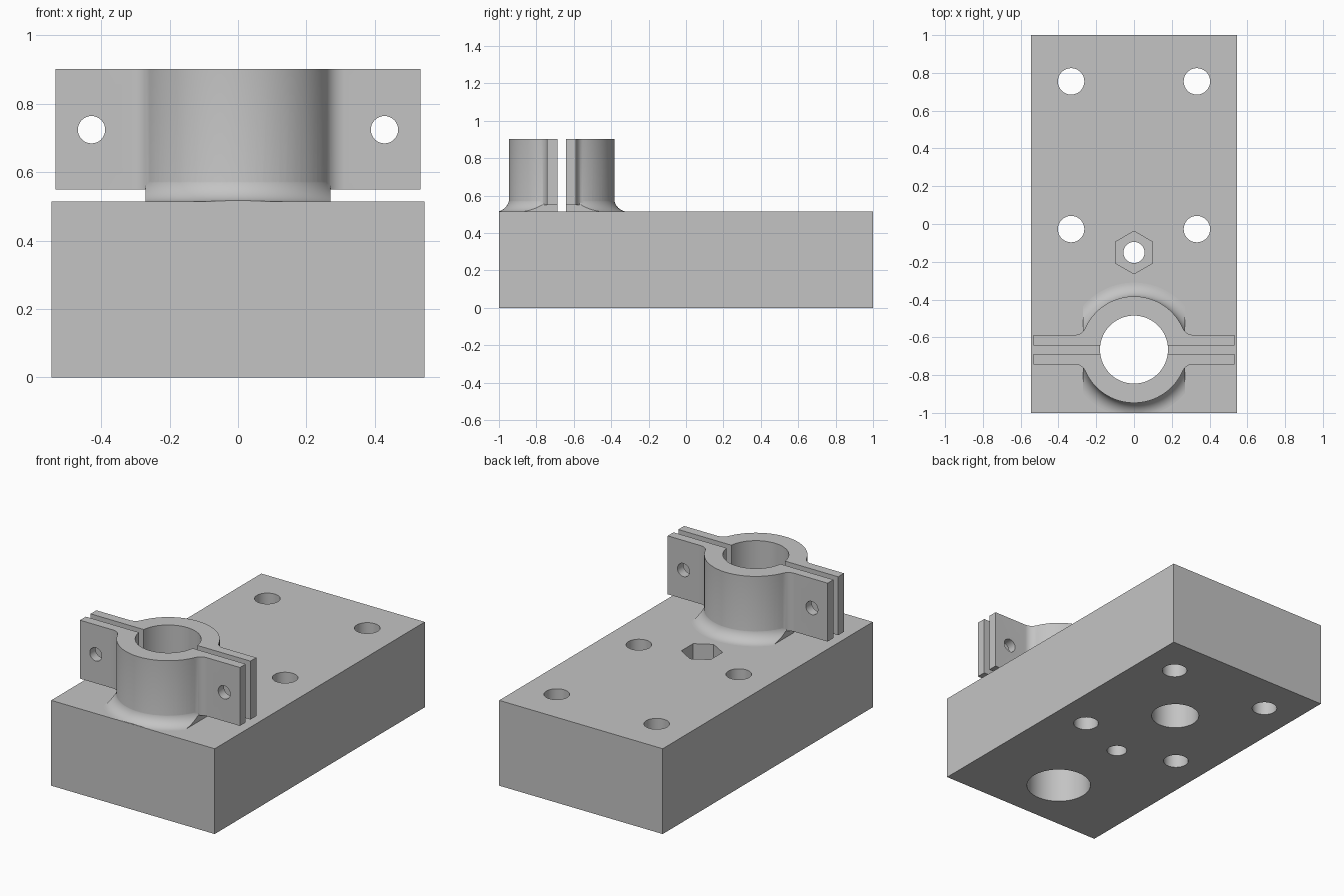
import bpy, bmesh
from math import sin, cos, pi, sqrt, atan2
from mathutils import Matrix, Vector

if "Cube" in bpy.data.objects:
    bpy.data.objects.remove(bpy.data.objects["Cube"])

# Main dimensions
HALF_W, TOP_Z = 0.545, 0.514
CLAMP_Y, RING_R, BORE_R = -0.665, 0.282, 0.18
EAR_X, EAR_Y, EAR_Z, CLAMP_TOP = 0.533, 0.078, 0.55, 0.902
GAP, FOOT_X, FOOT_FILLET, EAR_FILLET = 0.0225, 0.271, 0.075, 0.06

grey = bpy.data.materials.new("plain grey")
grey.use_nodes = True
grey.diffuse_color = (0.55, 0.55, 0.55, 1)
grey.node_tree.nodes["Principled BSDF"].inputs["Base Color"].default_value = grey.diffuse_color


def make_object(name, bm):
    bmesh.ops.recalc_face_normals(bm, faces=bm.faces)
    mesh = bpy.data.meshes.new(name)
    bm.to_mesh(mesh)
    bm.free()
    obj = bpy.data.objects.new(name, mesh)
    bpy.context.scene.collection.objects.link(obj)
    return obj


def arc(cx, cy, r, start, end, n):
    angles = [start + (end - start) * i / n for i in range(n + 1)]
    return [(cx + r * cos(a), cy + r * sin(a)) for a in angles]


def prism(name, points, z0, z1, matrix=Matrix()):
    bm = bmesh.new()
    face = bm.faces.new([bm.verts.new((x, y, z0)) for x, y in points])
    new = bmesh.ops.extrude_face_region(bm, geom=[face], use_keep_orig=True)["geom"]
    moved = [g for g in new if isinstance(g, bmesh.types.BMVert)]
    bmesh.ops.translate(bm, verts=moved, vec=(0, 0, z1 - z0))
    bm.transform(matrix)
    return make_object(name, bm)


def rod(name, x, y, r, z0, z1, sides=48, start=0.0, matrix=Matrix()):
    points = arc(x, y, r, start, start + 2 * pi, sides)[:-1]
    return prism(name, points, z0, z1, matrix)


def box(name, x0, x1, y0, y1, z0, z1):
    return prism(name, [(x0, y0), (x1, y0), (x1, y1), (x0, y1)], z0, z1)


def combine(target, others, operation):
    for other in others:
        mod = target.modifiers.new("boolean", "BOOLEAN")
        mod.operation, mod.solver, mod.object = operation, "EXACT", other
        bpy.context.view_layer.update()
        graph = bpy.context.evaluated_depsgraph_get()
        mesh = bpy.data.meshes.new_from_object(target.evaluated_get(graph))
        target.modifiers.clear()
        target.data = mesh
        bpy.data.objects.remove(other)


def finish(obj):
    obj.data.materials.clear()
    obj.data.materials.append(grey)
    bpy.ops.object.select_all(action="DESELECT")
    obj.select_set(True)
    bpy.context.view_layer.objects.active = obj
    bpy.ops.object.shade_smooth_by_angle(angle=pi / 6)


# Base block with screw holes, nut pocket, blind hole underneath and clamp bore
base = box("base_block", -HALF_W, HALF_W, -1, 1, 0, TOP_Z)
cutters = [rod("screw_hole", x, y, 0.07, -0.1, 1)
           for x in (-0.333, 0.333) for y in (-0.027, 0.755)]
cutters += [
    rod("nut_hole", 0, -0.151, 0.056, -0.1, 1),
    rod("nut_pocket", 0, -0.151, 0.113, 0.26, 1, sides=6, start=pi / 2),
    rod("blind_hole", 0, 0.364, 0.134, -0.1, 0.4),
    rod("base_bore", 0, CLAMP_Y, BORE_R, -0.1, 1, sides=72),
]
combine(base, cutters, "DIFFERENCE")
finish(base)

# Clamp outline: one quarter (ear, concave fillet, ring) mirrored twice
fy = EAR_Y + EAR_FILLET
fx = sqrt((RING_R + EAR_FILLET) ** 2 - fy ** 2)
lean = atan2(fy, fx)
quarter = [(EAR_X, EAR_Y)]
quarter += arc(fx, fy, EAR_FILLET, 1.5 * pi, pi + lean, 10)
quarter += arc(0, 0, RING_R, lean, pi / 2, 18)[1:]
half = quarter + [(-x, y) for x, y in quarter[-2::-1]]
outline = half + [(x, -y) for x, y in half[::-1]]
at_clamp = Matrix.Translation(Vector((0, CLAMP_Y, 0)))
clamp = prism("clamp", outline, EAR_Z, CLAMP_TOP, at_clamp)

# Flared foot, lathed and trimmed at the sides and front
inner = RING_R - 0.002
profile = [(0, 0.5), (inner + FOOT_FILLET, 0.5)]
profile += arc(inner + FOOT_FILLET, TOP_Z + FOOT_FILLET, FOOT_FILLET, 1.5 * pi, pi, 12)
profile += [(0, TOP_Z + FOOT_FILLET)]
bm = bmesh.new()
verts = [bm.verts.new((r, 0, z)) for r, z in profile]
edges = [bm.edges.new(pair) for pair in zip(verts, verts[1:])]
bmesh.ops.spin(bm, geom=verts + edges, cent=(0, 0, 0), axis=(0, 0, 1),
               angle=2 * pi, steps=72, use_duplicate=False)
bmesh.ops.remove_doubles(bm, verts=bm.verts, dist=0.0001)
bm.transform(at_clamp)
foot = make_object("clamp_foot", bm)
combine(foot, [box("foot_trim", -FOOT_X, FOOT_X, -0.999, 0, 0.4, 1)], "INTERSECT")
combine(clamp, [foot], "UNION")

# Bore, split and bolt holes through the ears
lying = Matrix.Rotation(pi / 2, 4, "X")
cutters = [
    rod("clamp_bore", 0, CLAMP_Y, BORE_R, 0.3, 1.2, sides=72),
    box("clamp_gap", -1, 1, CLAMP_Y - GAP, CLAMP_Y + GAP, 0.3, 1.2),
]
cutters += [rod("bolt_hole", x, 0.724, 0.04, 0.3, 1.1, sides=32, matrix=lying)
            for x in (-0.428, 0.428)]
combine(clamp, cutters, "DIFFERENCE")
finish(clamp)
